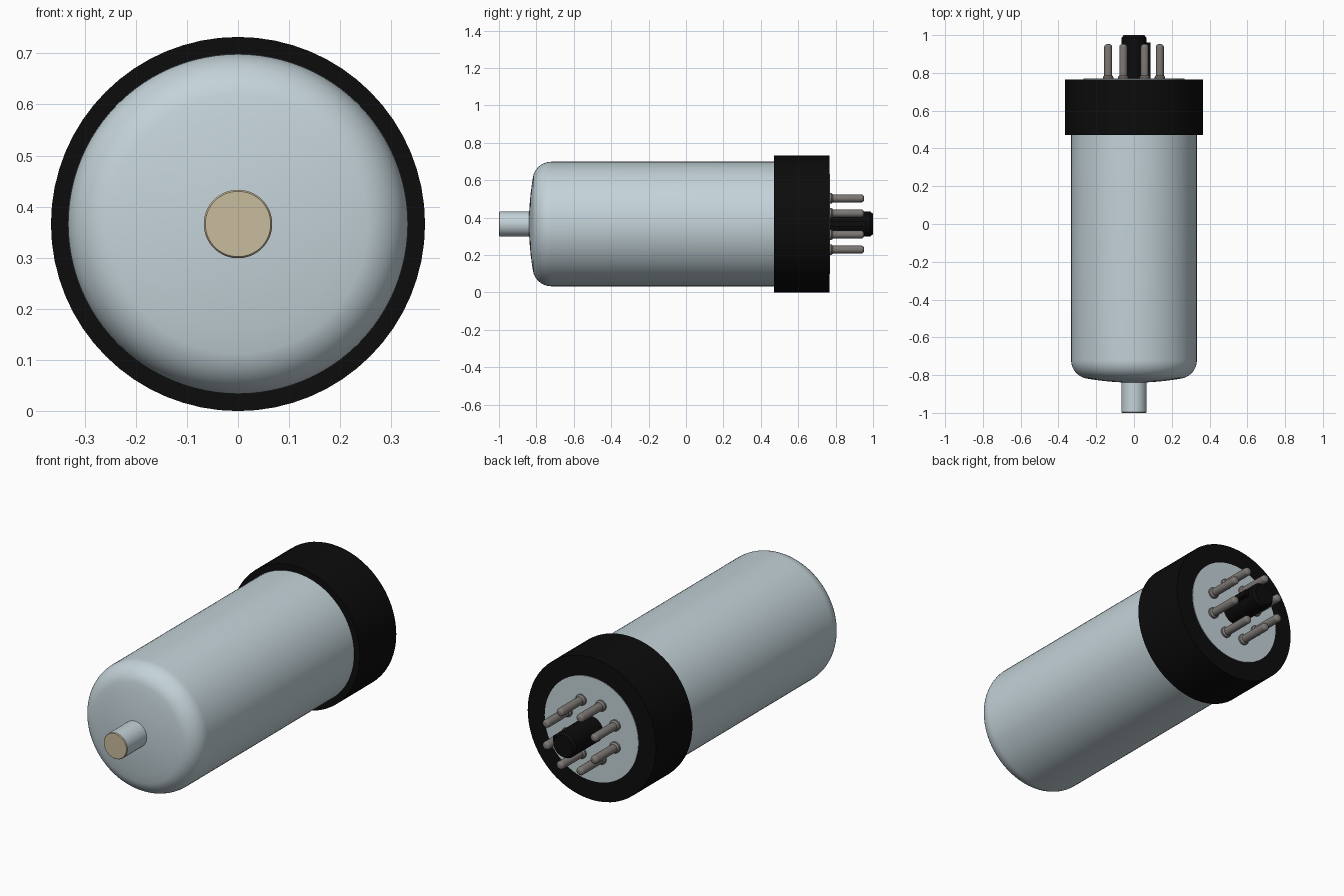
import bpy, bmesh, math
from mathutils import Matrix

cube = bpy.data.objects.get("Cube")
if cube:
    bpy.data.objects.remove(cube, do_unlink=True)

AXIS_Z = 0.366


def material(name, rgb, rough=0.5):
    m = bpy.data.materials.new(name)
    m.use_nodes = True
    m.diffuse_color = (*rgb, 1)
    b = m.node_tree.nodes["Principled BSDF"]
    b.inputs["Base Color"].default_value = (*rgb, 1)
    b.inputs["Roughness"].default_value = rough
    return m


GLASS = material("pale blue glass", (0.55, 0.65, 0.69))
BLACK = material("black plastic", (0.0035, 0.0035, 0.0035))
METAL = material("grey metal", (0.20, 0.185, 0.175))
TAN = material("tan end", (0.58, 0.50, 0.34))


def finish(name, bm, mat):
    bmesh.ops.recalc_face_normals(bm, faces=bm.faces)
    mesh = bpy.data.meshes.new(name)
    bm.to_mesh(mesh)
    bm.free()
    mesh.materials.append(mat)
    ob = bpy.data.objects.new(name, mesh)
    bpy.context.collection.objects.link(ob)
    bpy.ops.object.select_all(action='DESELECT')
    ob.select_set(True)
    bpy.context.view_layer.objects.active = ob
    bpy.ops.object.shade_smooth_by_angle(angle=math.radians(35))
    return ob


def lathe(name, profile, mat, x=0.0, z=0.0, steps=64):
    """Spin a list of (radius, y) points about a line parallel to y."""
    bm = bmesh.new()
    verts = [bm.verts.new((x + r, y, AXIS_Z + z)) for r, y in profile]
    edges = [bm.edges.new(p) for p in zip(verts, verts[1:])]
    bmesh.ops.spin(bm, geom=verts + edges, cent=(x, 0, AXIS_Z + z),
                   axis=(0, 1, 0), angle=math.tau, steps=steps)
    bmesh.ops.remove_doubles(bm, verts=bm.verts, dist=1e-5)
    bmesh.ops.dissolve_degenerate(bm, edges=bm.edges, dist=1e-6)
    return finish(name, bm, mat)


def arc(cr, cy, radius, a0, a1, n):
    """Points of a profile arc, angles in degrees from the +radius direction."""
    pts = []
    for i in range(n + 1):
        a = math.radians(a0 + (a1 - a0) * i / n)
        pts.append((cr + radius * math.cos(a), cy + radius * math.sin(a)))
    return pts


# Glass envelope: shallow dome, rounded shoulder, straight wall
dome = [(0.25 * i / 6, -0.84 + 0.022 * (i / 6) ** 2) for i in range(6)]
shoulder = arc(0.233, -0.72, 0.100, -78, 0, 10)
lathe("glass_envelope", dome + shoulder + [(0.333, 0.50), (0, 0.50)], GLASS, steps=96)

# Sealed tip with a tan end plate
lathe("glass_tip", [(0, -0.996), (0.067, -0.996), (0.067, -0.82), (0, -0.82)], GLASS)
lathe("tip_end", [(0, -1.0), (0.064, -1.0), (0.067, -0.996), (0, -0.996)], TAN)

# Base collar and the disc that carries the pins
lathe("base_collar", [(0, 0.47), (0.366, 0.47), (0.366, 0.766), (0, 0.766)], BLACK)
lathe("pin_disc", [(0, 0.762), (0.267, 0.762), (0.267, 0.769), (0, 0.769)], GLASS)

# Central locating post with its key ridge
lathe("locating_post", [(0, 0.766), (0.066, 0.766), (0.066, 0.985),
                        (0.055, 1.0), (0, 1.0)], BLACK, steps=48)
bm = bmesh.new()
bmesh.ops.create_cube(bm, size=1, matrix=Matrix.Translation((0.065, 0.862, AXIS_Z))
                      @ Matrix.Diagonal((0.044, 0.196, 0.028, 1)))
finish("post_key", bm, BLACK)

# Eight contact pins with foot collars and rounded ends
pin = ([(0, 0.766), (0.028, 0.766), (0.028, 0.778), (0.021, 0.787)]
       + arc(0.006, 0.937, 0.015, 0, 90, 5) + [(0, 0.952)])
for i in range(8):
    a = math.radians(22.5 + 45 * i)
    lathe(f"contact_pin_{i + 1}", pin, METAL,
          x=0.148 * math.cos(a), z=0.148 * math.sin(a), steps=24)
